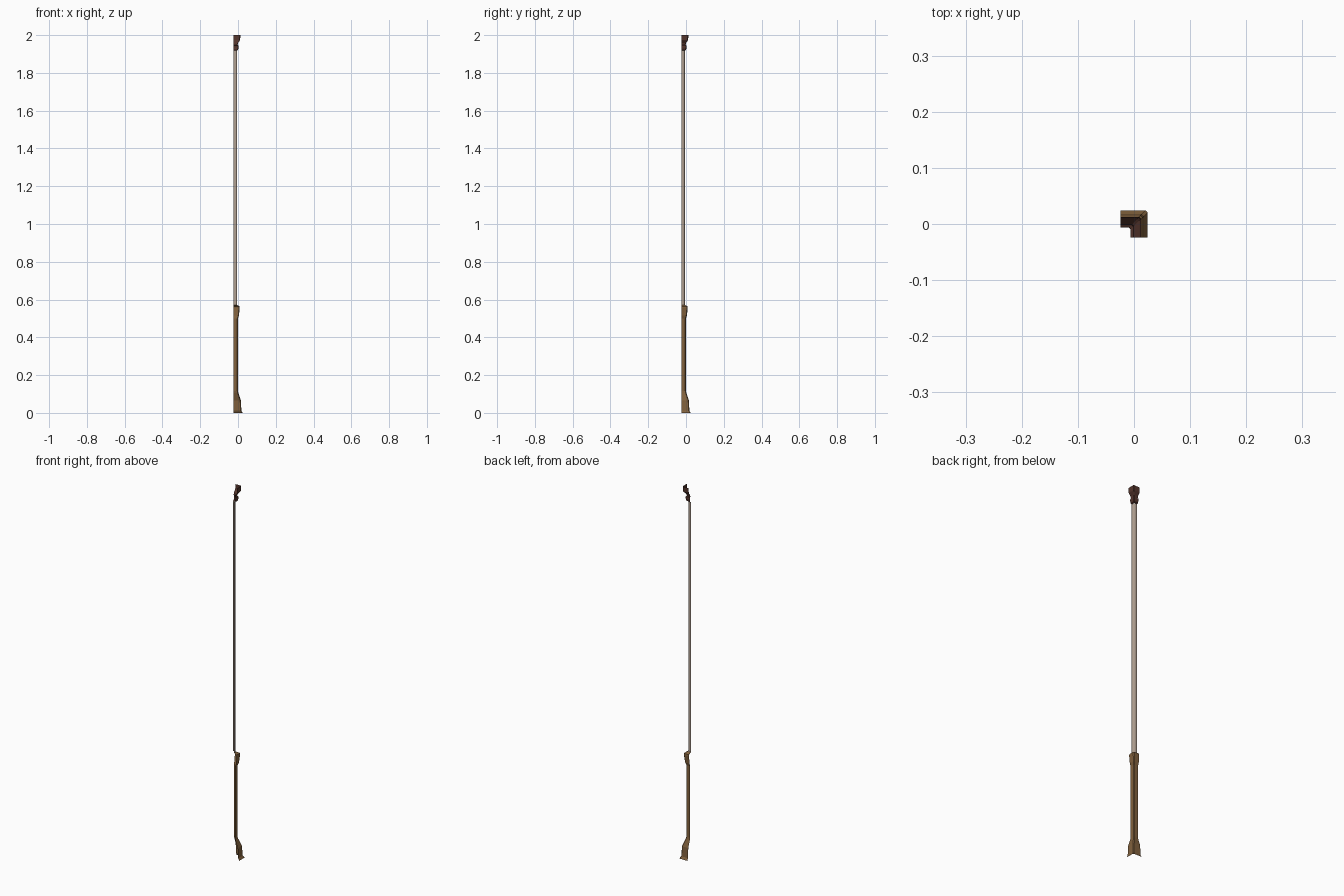
import bpy, math

if "Cube" in bpy.data.objects:
    bpy.data.objects.remove(bpy.data.objects["Cube"])

END = -0.0245  # where both legs of the corner stop


def material(name, rgb):
    m = bpy.data.materials.new(name)
    m.diffuse_color = (*rgb, 1)
    m.use_nodes = True
    m.node_tree.nodes["Principled BSDF"].inputs["Base Color"].default_value = m.diffuse_color
    return m


wood = material("warm wood", (0.22, 0.12, 0.047))
plaster = material("beige plaster", (0.43, 0.345, 0.28))
dark = material("dark wood", (0.09, 0.036, 0.026))


def corner_strip(name, profile, radius, segments, mat):
    """Sweep an (offset, height) profile round an outside wall corner."""
    verts, faces = [], []
    for d, z in profile:
        c = d - radius
        ring = [(END, d)]
        for i in range(segments + 1):
            a = math.pi / 2 * (1 - i / segments)
            ring.append((c + radius * math.cos(a), c + radius * math.sin(a)))
        ring.append((d, END))
        verts += [(x, y, z) for x, y in ring]
    n = segments + 3
    for j in range(len(profile) - 1):
        for i in range(n - 1):
            a = j * n + i
            faces.append((a, a + n, a + n + 1, a + 1))
    me = bpy.data.meshes.new(name)
    me.from_pydata(verts, [], faces)
    me.materials.append(mat)
    me.update()
    ob = bpy.data.objects.new(name, me)
    bpy.context.collection.objects.link(ob)
    return ob


# flared skirting, panel and chair rail
corner_strip("wainscot", [(0.0245, 0), (0.018, 0.012), (0.0155, 0.065),
                          (0.002, 0.105), (0.0, 0.115), (0.0, 0.50),
                          (0.005, 0.515), (0.009, 0.555), (0.008, 0.564),
                          (-0.006, 0.572)], 0.004, 1, wood)

# plain upper wall with rounded corner
corner_strip("upper_wall", [(-0.006, 0.572), (-0.006, 1.918)],
             0.009, 3, plaster)

# ceiling moulding
corner_strip("crown", [(-0.006, 1.918), (0.0, 1.922), (0.003, 1.935),
                       (0.002, 1.945), (-0.002, 1.948), (0.0, 1.958),
                       (0.009, 1.97), (0.0115, 1.974), (0.0125, 2.0)],
             0.003, 1, dark)
